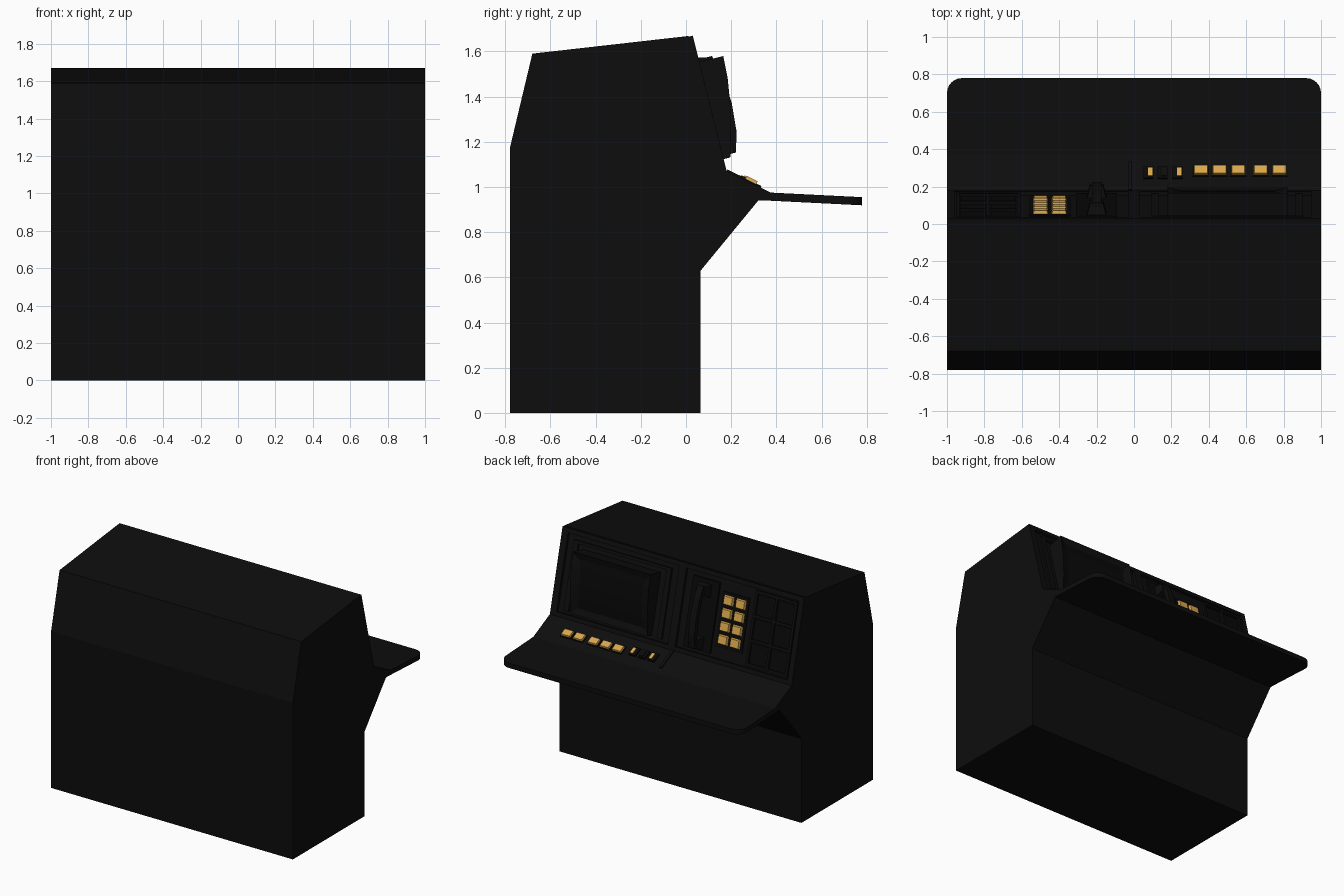
import bpy, bmesh, math
from mathutils import Matrix, Vector

cube = bpy.data.objects.get("Cube")
if cube:
    bpy.data.objects.remove(cube)


def material(name, colour):
    m = bpy.data.materials.new(name)
    m.use_nodes = True
    m.diffuse_color = (*colour, 1)
    bsdf = next(n for n in m.node_tree.nodes if n.type == 'BSDF_PRINCIPLED')
    bsdf.inputs["Base Color"].default_value = (*colour, 1)
    return m


black = material("console black", (0.004, 0.004, 0.004))
dark = material("deep black", (0.0025, 0.0025, 0.0025))
amber = material("amber button", (0.7, 0.39, 0.075))


def frame(a, b):
    """Slanted frame from lower point a to upper point b in (y, z):
    local axes are x, up the slope, and outward."""
    d = Vector((0, b[0] - a[0], b[1] - a[1])).normalized()
    n = Vector((1, 0, 0)).cross(d)
    if n.y < 0:
        n = -n
    m = Matrix(((1, 0, 0), d, n)).transposed().to_4x4()
    m.translation = (0, a[0], a[1])
    return m


PANEL = frame((0.18, 1.07), (0.03, 1.67))
LEDGE = frame((0.375, 0.975), (0.18, 1.07))


def finish(name, bm, mat, matrix=None):
    if matrix:
        bm.transform(matrix)
    bmesh.ops.recalc_face_normals(bm, faces=bm.faces)
    me = bpy.data.meshes.new(name)
    bm.to_mesh(me)
    bm.free()
    me.materials.append(mat)
    ob = bpy.data.objects.new(name, me)
    bpy.context.collection.objects.link(ob)
    return ob


def prism(points, x0, x1):
    """Extrude a cross-section across x."""
    bm = bmesh.new()
    face = bm.faces.new([bm.verts.new((x0, *p)) for p in points])
    ext = bmesh.ops.extrude_face_region(bm, geom=[face])["geom"]
    bmesh.ops.translate(bm, vec=(x1 - x0, 0, 0),
                        verts=[g for g in ext if isinstance(g, bmesh.types.BMVert)])
    bmesh.ops.recalc_face_normals(bm, faces=bm.faces)
    return bm


def box(name, x, v, n, mat=black, matrix=PANEL, taper=0):
    """Block spanning ranges x, v, n on a slanted surface."""
    bm = prism([(v[0], n[0]), (v[1], n[0]), (v[1], n[1]), (v[0], n[1])], *x)
    if taper:
        cx, cv = sum(x) / 2, sum(v) / 2
        for p in bm.verts:
            if p.co.z > sum(n) / 2:
                p.co.x -= math.copysign(taper, p.co.x - cx)
                p.co.y -= math.copysign(taper, p.co.y - cv)
    return finish(name, bm, mat, matrix)


# Cabinet, with its instrument panel set slightly back
profile = [(-0.78, 0), (-0.78, 1.17), (-0.68, 1.59), (0.01, 1.668), (0.16, 1.068),
           (0.18, 1.07), (0.375, 0.975), (0.375, 0.94), (0.32, 0.94),
           (0.065, 0.63), (0.065, 0)]
finish("cabinet", prism(profile, -1, 1), black)

# Raised border and divider around the two panel bays
for name, x, v in [("left_border", (0.95, 1), (0, 0.618)),
                   ("right_border", (-1, -0.96), (0, 0.618)),
                   ("divider", (-0.03, 0.03), (0, 0.618)),
                   ("top_border", (-1, 1), (0.585, 0.618)),
                   ("bottom_border", (-1, 1), (0, 0.03))]:
    box(name, x, v, (-0.02, 0))
box("ledge_divider", (-0.03, -0.01), (0.05, 0.217), (0, 0.008), matrix=LEDGE)

# Desk with rounded outer corners and a slight downward tilt
r = 0.08
outline = [(-1, 0.32), (1, 0.32)]
for side in (1, -1):
    arc = [(side * (1 - r + r * math.cos(t * math.pi / 12)),
            0.78 - r + r * math.sin(t * math.pi / 12)) for t in range(7)]
    outline += arc if side > 0 else arc[::-1]
bm = bmesh.new()
top = bm.faces.new([bm.verts.new((x, y, 0.975 - (y - 0.375) * 0.05)) for x, y in outline])
ext = bmesh.ops.extrude_face_region(bm, geom=[top])["geom"]
bmesh.ops.translate(bm, vec=(0, 0, -0.036),
                    verts=[g for g in ext if isinstance(g, bmesh.types.BMVert)])
finish("desk", bm, black)

# Monitor housing with a curved front and a sunken screen
front = [(0.055, 0.03), (0.17, 0.063), (0.268, 0.085), (0.397, 0.104), (0.498, 0.109)]
bm = prism([(0.055, -0.02)] + front + [(0.498, -0.02)], 0.18, 0.82)
glass = [f for f in bm.faces if f.normal.z > 0.7]
bmesh.ops.inset_region(bm, faces=glass, thickness=0.06, depth=-0.02)
for f in glass:
    f.material_index = 1
finish("monitor", bm, black, PANEL).data.materials.append(dark)
for name, x in [("monitor_left_trim", (0.86, 0.9)), ("monitor_right_trim", (0.09, 0.13))]:
    box(name, x, (0.05, 0.55), (-0.02, -0.005))
box("monitor_top_trim", (0.09, 0.9), (0.53, 0.55), (-0.02, -0.005))

# Telephone: cradle plate, curved handle, ear and mouth pieces
box("phone_cradle", (-0.31, -0.09), (0.05, 0.55), (-0.02, -0.005), dark)
outer = [(0.07, 0.06), (0.16, 0.085), (0.29, 0.095), (0.42, 0.085), (0.51, 0.06)]
inner = [(v, n - 0.035) for v, n in reversed(outer)]
finish("phone_handle", prism(outer + inner, -0.225, -0.175), black, PANEL)
for name, v in [("phone_mouthpiece", (0.06, 0.15)), ("phone_earpiece", (0.43, 0.52))]:
    box(name, (-0.25, -0.15), v, (-0.005, 0.055), black, taper=0.015)

# Amber keypad, two columns by four rows, on a thin plate
box("keypad_plate", (-0.56, -0.34), (0.11, 0.5), (-0.02, -0.012), dark)
for row in range(4):
    for x in (-0.54, -0.44):
        v = 0.135 + row * 0.092
        box("keypad_button", (x, x + 0.08), (v, v + 0.068), (-0.012, 0.006), amber, taper=0.006)

# Two by three grid of framed dark panes
for row in range(3):
    for x in (-0.94, -0.775):
        v = 0.06 + row * 0.17
        box("indicator_pane", (x + 0.01, x + 0.145), (v + 0.01, v + 0.145), (-0.02, -0.014), dark)
for x in (-0.95, -0.79, -0.625):
    box("indicator_upright", (x, x + 0.018), (0.05, 0.56), (-0.02, -0.002))
for row in range(4):
    v = 0.045 + row * 0.17
    box("indicator_crossbar", (-0.95, -0.607), (v, v + 0.018), (-0.02, -0.003))

# Row of amber buttons on the sloping ledge
for x in (0.32, 0.42, 0.52, 0.64, 0.74):
    box("ledge_button_base", (x - 0.006, x + 0.081), (0.066, 0.134), (0, 0.006), dark, LEDGE)
    box("ledge_button", (x, x + 0.075), (0.072, 0.128), (0.006, 0.02), amber, LEDGE, 0.003)

# Small rocker switches, two with amber lamps
for x, lit in ((0.075, True), (0.15, False), (0.23, True)):
    box("switch_base", (x - 0.025, x + 0.03), (0.08, 0.15), (0, 0.012), dark, LEDGE)
    box("switch_lamp" if lit else "switch_rocker", (x, x + 0.024), (0.09, 0.138),
        (0.012, 0.018), amber if lit else black, LEDGE)
